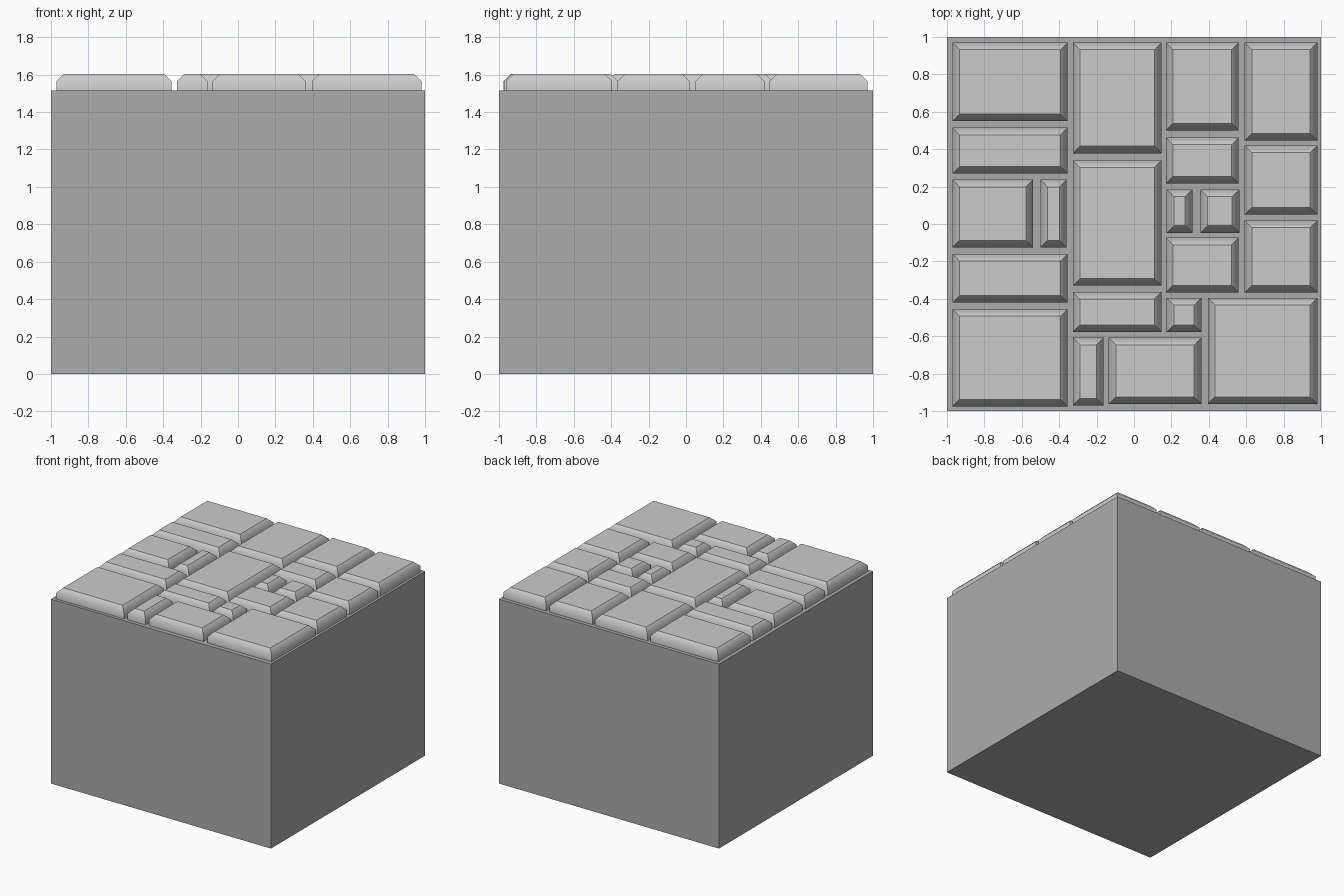
import bpy, bmesh

if "Cube" in bpy.data.objects:
    bpy.data.objects.remove(bpy.data.objects["Cube"])

BASE_TOP, TOP, CHAMFER = 1.515, 1.603, 0.038


def box(name, x0, x1, y0, y1, z0, z1, chamfer=0):
    """Box between two corners, with an optional soft chamfer round the top."""
    bm = bmesh.new()
    bmesh.ops.create_cube(bm, size=1)
    for v in bm.verts:
        v.co = (x1 if v.co.x > 0 else x0,
                y1 if v.co.y > 0 else y0,
                z1 if v.co.z > 0 else z0)
    if chamfer:
        mid = (z0 + z1) / 2
        rim = [e for e in bm.edges if all(v.co.z > mid for v in e.verts)]
        bmesh.ops.bevel(bm, geom=rim, offset=chamfer, segments=1,
                        affect='EDGES', offset_type='OFFSET')
        # Sides blend into the chamfer; top rim and corners stay sharp
        for f in bm.faces:
            f.smooth = True
        for e in bm.edges:
            e.smooth = all(abs(v.co.z - (z1 - chamfer)) < 1e-4 for v in e.verts)
    mesh = bpy.data.meshes.new(name)
    bm.to_mesh(mesh)
    bm.free()
    obj = bpy.data.objects.new(name, mesh)
    bpy.context.collection.objects.link(obj)
    return obj


# Solid darker block under the paving
earth = bpy.data.materials.new("dark_grey")
earth.diffuse_color = (0.415, 0.415, 0.415, 1)
earth.use_nodes = True
earth.node_tree.nodes["Principled BSDF"].inputs["Base Color"].default_value = earth.diffuse_color
box("base_block", -1, 1, -1, 1, 0, BASE_TOP).data.materials.append(earth)

# Paving stones by column: (x0, x1, [(y0, y1), ...])
columns = [
    (-0.97, -0.355, [(0.55, 0.97), (0.27, 0.515), (-0.42, -0.16), (-0.975, -0.455)]),
    (-0.97, -0.54, [(-0.125, 0.237)]),
    (-0.50, -0.36, [(-0.125, 0.237)]),
    (-0.327, 0.147, [(0.378, 0.97), (-0.33, 0.34), (-0.577, -0.363)]),
    (-0.327, -0.163, [(-0.97, -0.608)]),
    (-0.135, 0.36, [(-0.963, -0.608)]),
    (0.17, 0.56, [(0.50, 0.97), (0.217, 0.463), (-0.367, -0.073)]),
    (0.175, 0.312, [(-0.047, 0.185)]),
    (0.355, 0.563, [(-0.047, 0.185)]),
    (0.175, 0.36, [(-0.577, -0.395)]),
    (0.395, 0.98, [(-0.963, -0.395)]),
    (0.592, 0.98, [(0.447, 0.97), (0.05, 0.42), (-0.367, 0.018)]),
]
for x0, x1, rows in columns:
    for y0, y1 in rows:
        box("paving_stone", x0, x1, y0, y1, BASE_TOP, TOP, CHAMFER)
